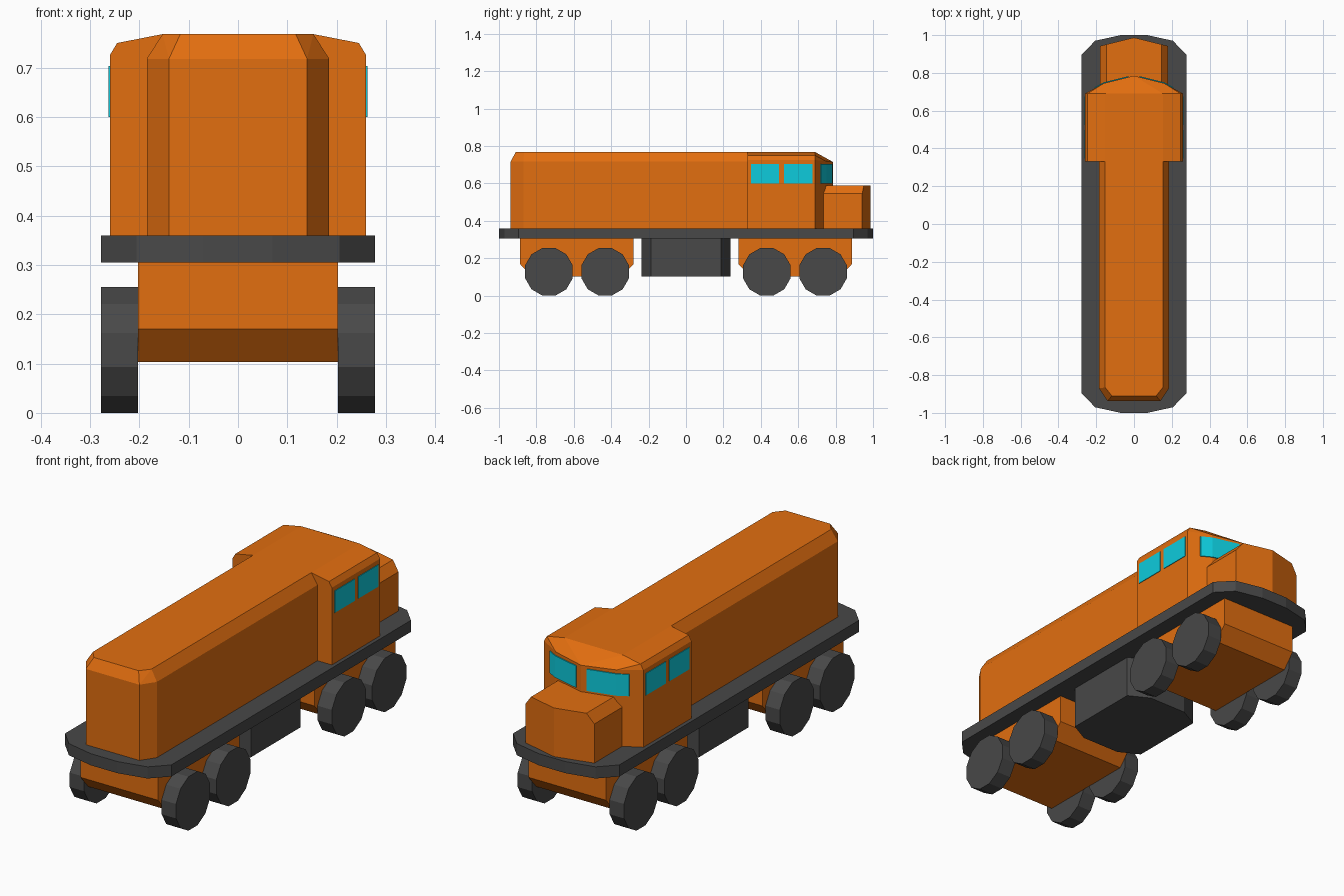
import bpy, bmesh, math
from mathutils import Matrix

if "Cube" in bpy.data.objects:
    bpy.data.objects.remove(bpy.data.objects["Cube"])


def material(name, rgb):
    m = bpy.data.materials.new(name)
    m.diffuse_color = (*rgb, 1)
    m.use_nodes = True
    m.node_tree.nodes["Principled BSDF"].inputs["Base Color"].default_value = m.diffuse_color
    return m


ORANGE = material("orange paint", (0.76, 0.156, 0.005))
DARK = material("dark grey metal", (0.065, 0.065, 0.065))
GLASS = material("teal glass", (0.004, 0.60, 0.72))


def finish(name, bm, mat):
    bmesh.ops.recalc_face_normals(bm, faces=bm.faces)
    me = bpy.data.meshes.new(name)
    bm.to_mesh(me)
    bm.free()
    me.materials.append(mat)
    ob = bpy.data.objects.new(name, me)
    bpy.context.collection.objects.link(ob)
    return ob


def hull(name, pts, mat, mirror=True):
    """Convex solid through the points, mirrored across x = 0."""
    if mirror:
        pts = pts + [(-x, y, z) for x, y, z in pts]
    bm = bmesh.new()
    for p in set(pts):
        bm.verts.new(p)
    res = bmesh.ops.convex_hull(bm, input=bm.verts)
    junk = [g for g in res["geom_interior"] if isinstance(g, bmesh.types.BMVert)]
    if junk:
        bmesh.ops.delete(bm, geom=junk, context='VERTS')
    bmesh.ops.dissolve_limit(bm, angle_limit=0.01, verts=bm.verts, edges=bm.edges)
    return finish(name, bm, mat)


def prism(plan, z0, z1):
    return [(x, y, z) for x, y in plan for z in (z0, z1)]


# Deck with rounded ends
hull("deck", prism([(x, s * y) for s in (1, -1)
                    for x, y in ((0.07, 1.0), (0.206, 0.97), (0.278, 0.895))],
                   0.305, 0.36), DARK)

# Long engine hood with chamfered front and top edges
hull("long_hood",
     prism([(0.14, -0.937), (0.185, -0.87), (0.185, 0.33)], 0.36, 0.718)
     + [(0.117, -0.91, 0.768), (0.153, -0.865, 0.768), (0.153, 0.33, 0.768)], ORANGE)

# Cab with sloping roof edge and pointed windscreen wall
section = [(0.26, 0.36), (0.26, 0.725), (0.245, 0.75), (0.153, 0.768)]
hull("cab", [(x, y, z) for y in (0.33, 0.69) for x, z in section]
     + prism([(0.16, 0.745)], 0.36, 0.72) + prism([(0, 0.785)], 0.36, 0.715), ORANGE)

# Short nose hood
hull("nose_hood",
     prism([(0.18, 0.70), (0.18, 0.942)], 0.36, 0.545)
     + [(0.145, 0.70, 0.59), (0.145, 0.951, 0.59)]
     + prism([(0, 0.987)], 0.36, 0.59), ORANGE)

# Fuel tank
hull("fuel_tank", prism([(x, s * y) for s in (1, -1)
                         for x, y in ((0.197, 0.186), (0.10, 0.238))],
                        0.103, 0.31), DARK)


# Window plates, each a thin slab pushed out from the wall
def pane(name, s, p, q, off):
    plan = [p, q] + [(a + off[0], b + off[1]) for a, b in (p, q)]
    hull(name, prism([(s * x, y) for x, y in plan], 0.60, 0.703), GLASS, False)


for s, side in ((1, "right"), (-1, "left")):
    for i, (a, b) in enumerate(((0.348, 0.498), (0.525, 0.675))):
        pane(f"{side}_side_window_{i + 1}", s, (0.259, a), (0.259, b), (0.004, 0))
    pane(f"{side}_windscreen", s, (0.028, 0.778), (0.16, 0.745), (0, 0.005))
    pane(f"{side}_windscreen_corner", s, (0.16, 0.745), (0.208, 0.7186), (0, 0.005))

# Trucks and twelve-sided wheels
for t, end in ((-1, "front"), (1, "rear")):
    ys = (t * 0.28, t * 0.888)
    low = (t * 0.34, t * 0.828)
    hull(f"{end}_truck",
         [(0.203, y, z) for y in ys for z in (0.17, 0.31)]
         + [(0.203, y, 0.103) for y in low], ORANGE)
    for j, y in enumerate((0.432, 0.733)):
        for s, side in ((1, "right"), (-1, "left")):
            bm = bmesh.new()
            bmesh.ops.create_cone(
                bm, cap_ends=True, segments=12, radius1=0.132, radius2=0.132, depth=0.075,
                matrix=Matrix.Translation((s * 0.2405, t * y, 0.1275))
                @ Matrix.Rotation(math.pi / 2, 4, 'Y') @ Matrix.Rotation(math.pi / 12, 4, 'Z'))
            zmin = min(v.co.z for v in bm.verts)
            bmesh.ops.translate(bm, verts=bm.verts, vec=(0, 0, -zmin))
            finish(f"{end}_{side}_wheel_{j + 1}", bm, DARK)
